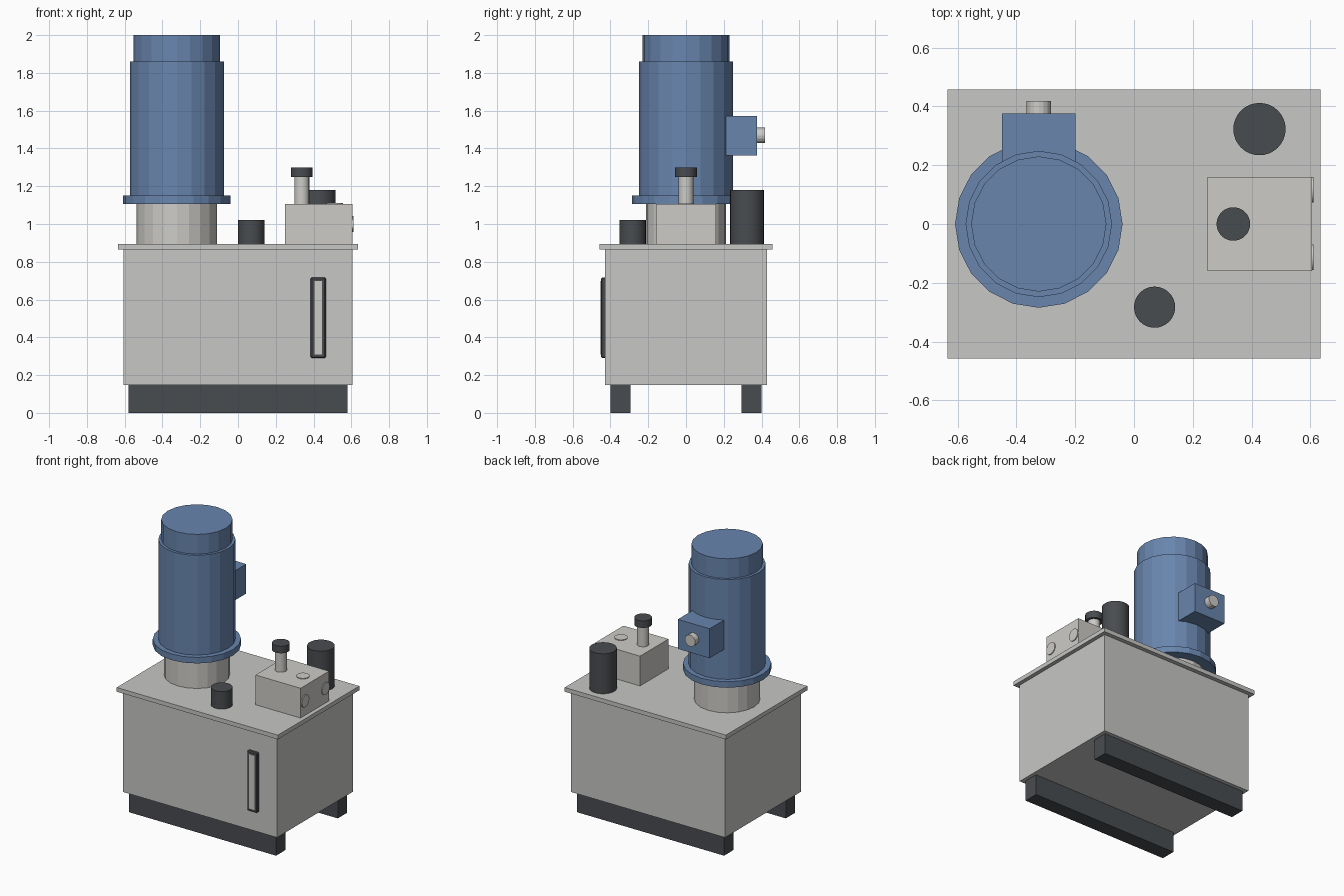
import bpy
import bmesh
from mathutils import Matrix, Vector

if "Cube" in bpy.data.objects:
    bpy.data.objects.remove(bpy.data.objects["Cube"], do_unlink=True)


def make_material(name, rgb):
    mat = bpy.data.materials.new(name)
    mat.use_nodes = True
    mat.diffuse_color = (*rgb, 1)
    mat.node_tree.nodes["Principled BSDF"].inputs["Base Color"].default_value = (*rgb, 1)
    return mat


GREY = make_material("tank grey", (0.57, 0.57, 0.555))
METAL = make_material("machined metal", (0.61, 0.60, 0.57))
BLUE = make_material("motor blue", (0.14, 0.235, 0.42))
DARK = make_material("dark plastic", (0.066, 0.072, 0.079))


def finish(bm, name, mat):
    mesh = bpy.data.meshes.new(name)
    bm.to_mesh(mesh)
    bm.free()
    mesh.materials.append(mat)
    obj = bpy.data.objects.new(name, mesh)
    bpy.context.collection.objects.link(obj)
    return obj


def box(name, mat, low, high):
    """Box between two opposite corners."""
    low, high = Vector(low), Vector(high)
    bm = bmesh.new()
    matrix = Matrix.Translation((low + high) / 2) @ Matrix.Diagonal((*(high - low), 1))
    bmesh.ops.create_cube(bm, size=1, matrix=matrix)
    return finish(bm, name, mat)


def cylinder(name, mat, start, radius, length, axis="Z", sides=32, smooth=True):
    """Cylinder growing from start along the positive axis."""
    direction = Vector([float(a == axis) for a in "XYZ"])
    turn = direction.to_track_quat("Z", "Y").to_matrix().to_4x4()
    center = Vector(start) + direction * length / 2
    bm = bmesh.new()
    bmesh.ops.create_cone(bm, cap_ends=True, segments=sides, radius1=radius, radius2=radius,
                          depth=length, matrix=Matrix.Translation(center) @ turn)
    for face in bm.faces:
        face.smooth = smooth and len(face.verts) == 4
    for edge in bm.edges:
        edge.smooth = all(len(f.verts) == 4 for f in edge.link_faces)
    return finish(bm, name, mat)


# Tank on two skids, with an overhanging lid
box("front_skid", DARK, (-0.58, -0.40, 0), (0.58, -0.295, 0.147))
box("back_skid", DARK, (-0.58, 0.295, 0), (0.58, 0.40, 0.147))
box("tank", GREY, (-0.607, -0.428, 0.147), (0.607, 0.428, 0.865))
box("tank_lid", GREY, (-0.635, -0.458, 0.865), (0.635, 0.458, 0.895))

# Motor stack: bell housing, flange, body and fan cover
MOTOR_X = -0.324
for name, mat, radius, low, high in (
        ("bell_housing", METAL, 0.213, 0.895, 1.107),
        ("motor_flange", BLUE, 0.285, 1.107, 1.15),
        ("motor_body", BLUE, 0.249, 1.15, 1.86),
        ("fan_cover", BLUE, 0.23, 1.86, 2.0)):
    cylinder(name, mat, (MOTOR_X, 0, low), radius, high - low, sides=20, smooth=False)

# Terminal box and cable gland behind the motor
box("terminal_box", BLUE, (MOTOR_X - 0.125, 0.21, 1.362), (MOTOR_X + 0.125, 0.376, 1.572))
cylinder("cable_gland", METAL, (MOTOR_X, 0.37, 1.469), 0.041, 0.048, "Y", sides=16, smooth=False)

# Filler cap and return filter
cylinder("filler_cap", DARK, (0.07, -0.283, 0.895), 0.07, 0.125)
cylinder("return_filter", DARK, (0.427, 0.323, 0.895), 0.089, 0.285)

# Valve block with relief valve and shallow port faces
box("valve_block", METAL, (0.25, -0.16, 0.895), (0.605, 0.16, 1.107))
cylinder("relief_valve_stem", METAL, (0.338, 0, 1.107), 0.04, 0.145, sides=16)
cylinder("relief_valve_knob", DARK, (0.338, 0, 1.25), 0.057, 0.05)
cylinder("top_port", METAL, (0.512, 0, 1.105), 0.043, 0.007)
for side, y in (("front", -0.113), ("back", 0.117)):
    cylinder(side + "_side_port", METAL, (0.603, y, 1.0), 0.043, 0.008, "X")

# Level gauge: dark softened frame with a pale window
frame = box("gauge_frame", DARK, (0.385, -0.45, 0.29), (0.465, -0.42, 0.716))
bevel = frame.modifiers.new("soft_edges", "BEVEL")
bevel.width = 0.006
bevel.segments = 1
box("gauge_window", METAL, (0.404, -0.453, 0.309), (0.446, -0.447, 0.697))
